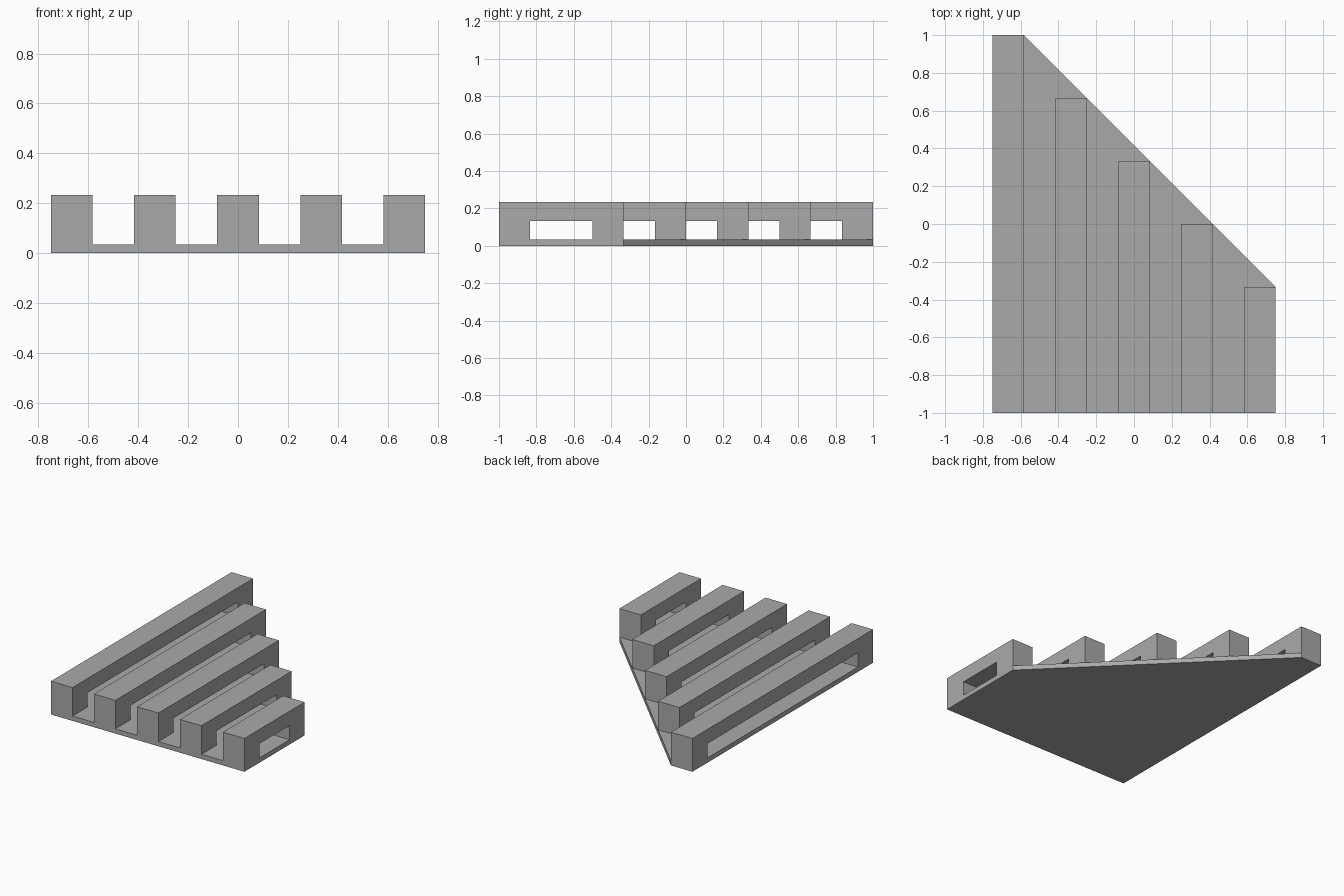
import bpy
import bmesh

cube = bpy.data.objects.get("Cube")
if cube:
    bpy.data.objects.remove(cube, do_unlink=True)

UNIT = 1 / 6       # bar width, gap width and post length
BASE = 0.2 * UNIT  # plate thickness
TOP = BASE + 1.2 * UNIT
SLOT = BASE + 0.6 * UNIT

gray = bpy.data.materials.new("plain gray")
gray.use_nodes = True
COLOUR = (0.4, 0.4, 0.4, 1)
gray.diffuse_color = COLOUR
gray.node_tree.nodes["Principled BSDF"].inputs["Base Color"].default_value = COLOUR


def extrude_profile(name, points, offset):
    """Solid made by sweeping a flat outline along an offset."""
    bm = bmesh.new()
    face = bm.faces.new([bm.verts.new(p) for p in points])
    swept = bmesh.ops.extrude_face_region(bm, geom=[face], use_keep_orig=True)
    moved = [v for v in swept["geom"] if isinstance(v, bmesh.types.BMVert)]
    bmesh.ops.translate(bm, verts=moved, vec=offset)
    bmesh.ops.recalc_face_normals(bm, faces=bm.faces)
    mesh = bpy.data.meshes.new(name)
    bm.to_mesh(mesh)
    bm.free()
    mesh.materials.append(gray)
    obj = bpy.data.objects.new(name, mesh)
    bpy.context.collection.objects.link(obj)
    return obj


# Base plate with one corner cut off diagonally
outline = [(-0.75, -1), (0.75, -1), (0.75, -2 * UNIT),
           (-0.75 + UNIT, 1), (-0.75, 1)]
plate = extrude_profile("slotted_pallet", [(x, y, 0) for x, y in outline], (0, 0, BASE))

# Bridge-shaped bars, each shorter than the last, fused to the plate
for i in range(5):
    x, back = -0.75 + 2 * UNIT * i, 1 - 2 * UNIT * i
    bridge = [(-1, BASE), (-1, TOP), (back, TOP), (back, BASE),
              (back - UNIT, BASE), (back - UNIT, SLOT),
              (-1 + UNIT, SLOT), (-1 + UNIT, BASE)]
    bar = extrude_profile(f"bar_{i + 1}", [(x, y, z) for y, z in bridge], (UNIT, 0, 0))
    bpy.context.view_layer.objects.active = plate
    fuse = plate.modifiers.new("fuse", "BOOLEAN")
    fuse.operation = "UNION"
    fuse.solver = "EXACT"
    fuse.object = bar
    bpy.ops.object.modifier_apply(modifier=fuse.name)
    bpy.data.objects.remove(bar, do_unlink=True)

# Clean flat faces
bm = bmesh.new()
bm.from_mesh(plate.data)
bmesh.ops.remove_doubles(bm, verts=bm.verts, dist=0.0001)
bmesh.ops.dissolve_limit(bm, angle_limit=0.01, verts=bm.verts, edges=bm.edges)
bm.to_mesh(plate.data)
bm.free()
